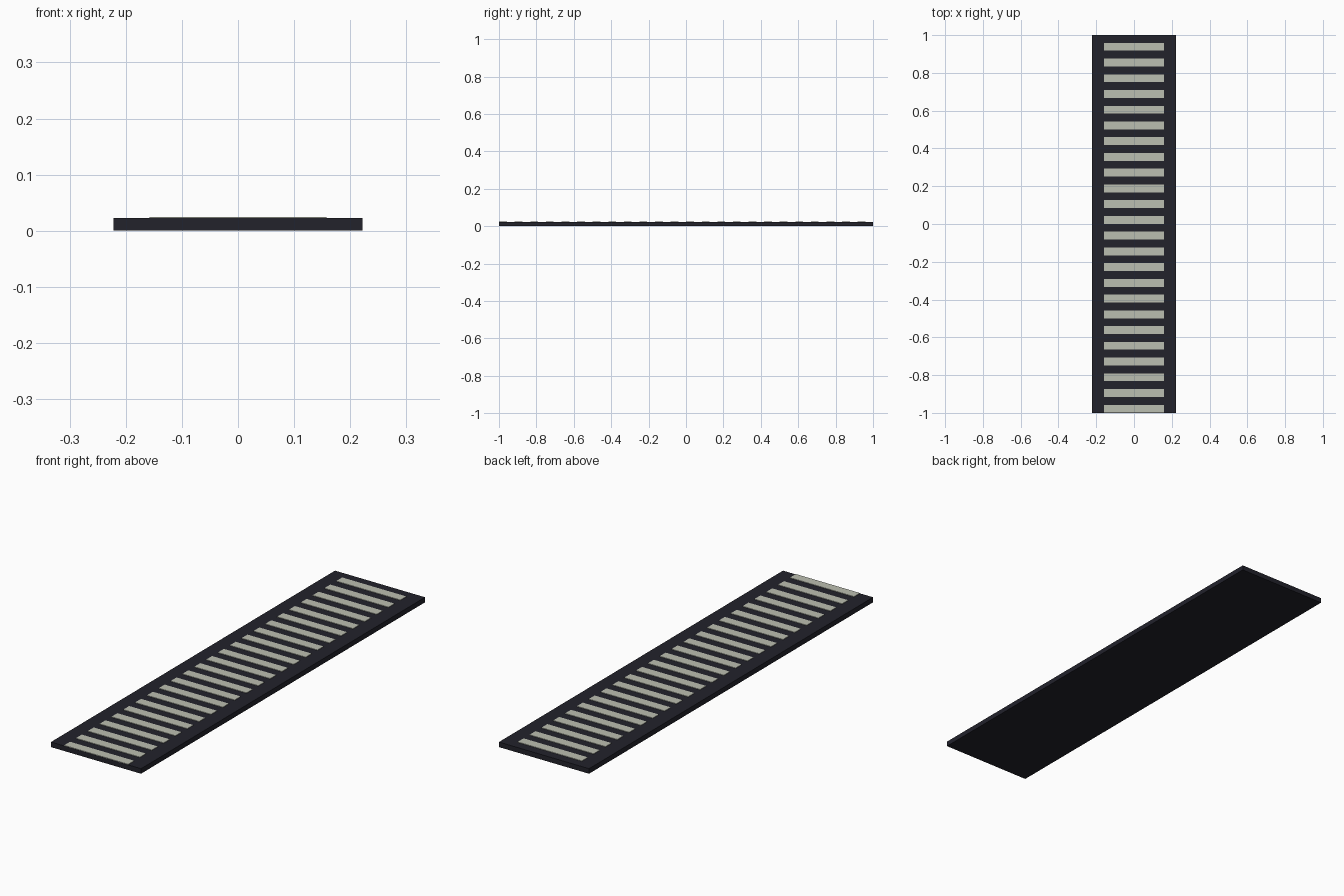
import bpy

if "Cube" in bpy.data.objects:
    bpy.data.objects.remove(bpy.data.objects["Cube"])


def material(name, rgb):
    m = bpy.data.materials.new(name)
    m.diffuse_color = (*rgb, 1.0)
    m.use_nodes = True
    m.node_tree.nodes["Principled BSDF"].inputs["Base Color"].default_value = m.diffuse_color
    return m


def box(name, lo, hi, mat):
    """Axis-aligned box between two corners."""
    verts = [(x, y, z) for x in (lo[0], hi[0]) for y in (lo[1], hi[1]) for z in (lo[2], hi[2])]
    faces = [(0, 1, 3, 2), (4, 6, 7, 5), (0, 4, 5, 1), (2, 3, 7, 6), (0, 2, 6, 4), (1, 5, 7, 3)]
    mesh = bpy.data.meshes.new(name)
    mesh.from_pydata(verts, [], faces)
    mesh.materials.append(mat)
    obj = bpy.data.objects.new(name, mesh)
    bpy.context.collection.objects.link(obj)
    return obj


dark = material("dark slate", (0.016, 0.016, 0.024))
pale = material("pale grey", (0.50, 0.52, 0.44))

TOP = 0.0225
COUNT = 24
PITCH = 2.0 / COUNT

# Flat base slab
box("base_slab", (-0.222, -1, 0), (0.222, 1, TOP), dark)

# Thin cross stripes, first one flush with the front edge
stripe = box("stripes", (-0.158, -0.999, TOP - 0.001), (0.158, -0.999 + PITCH / 2, 0.0248), pale)
arr = stripe.modifiers.new("repeat", 'ARRAY')
arr.count = COUNT
arr.use_relative_offset = False
arr.use_constant_offset = True
arr.constant_offset_displace = (0, PITCH, 0)
